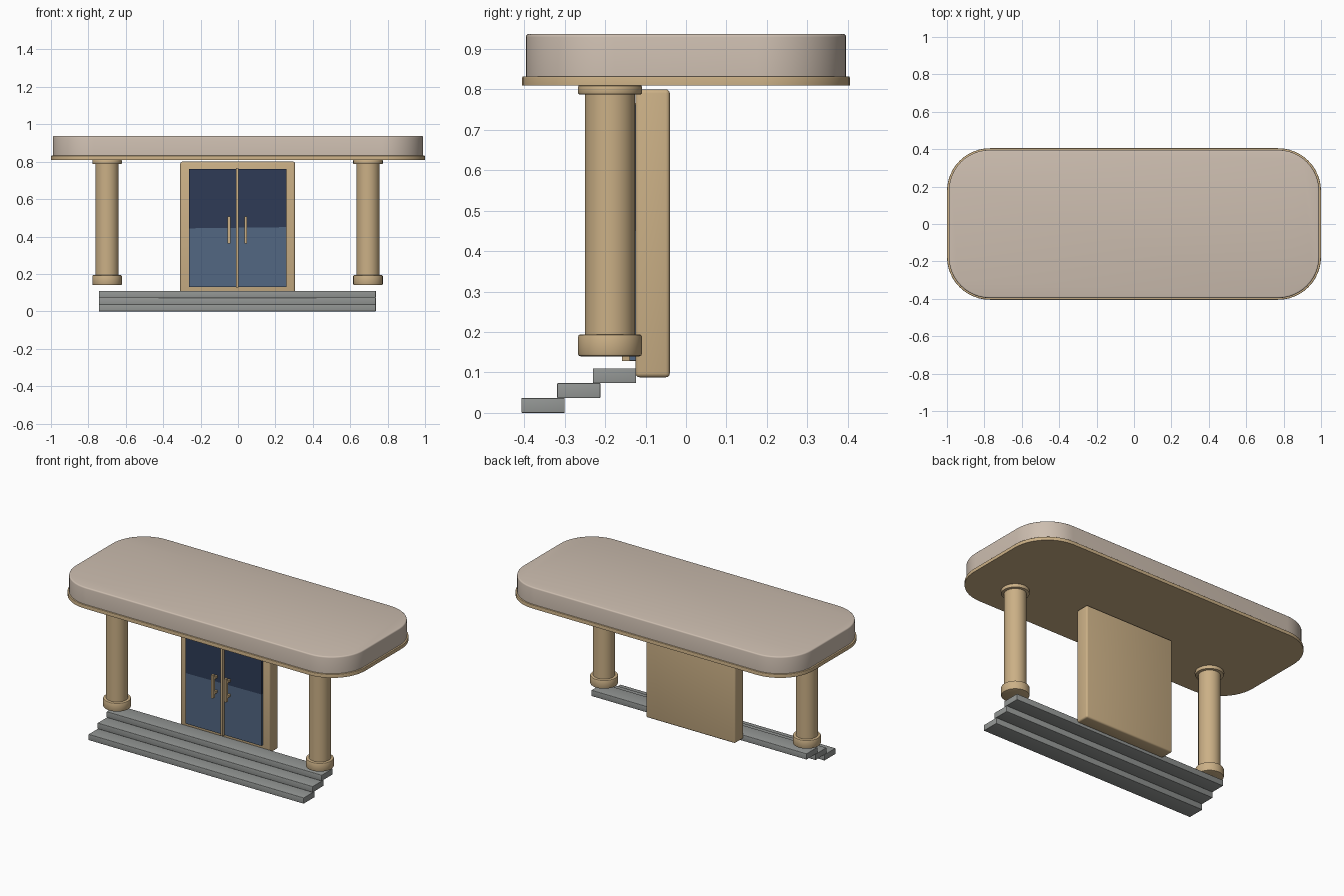
import bpy, bmesh, math
from mathutils import Vector

if "Cube" in bpy.data.objects:
    bpy.data.objects.remove(bpy.data.objects["Cube"])


def material(name, rgb):
    lin = [(c / 255 / 12.92) if c < 10 else ((c / 255 + 0.055) / 1.055) ** 2.4 for c in rgb]
    m = bpy.data.materials.new(name)
    m.diffuse_color = (*lin, 1)
    m.use_nodes = True
    m.node_tree.nodes["Principled BSDF"].inputs["Base Color"].default_value = m.diffuse_color
    return m


TAN = material("tan stone", (203, 176, 134))
ROOF = material("beige roof", (205, 190, 176))
GREY = material("grey step", (148, 151, 149))
DARK = material("dark glass", (46, 59, 86))
LIGHT = material("light glass", (82, 103, 130))


def finish(name, bm, *mats):
    bmesh.ops.recalc_face_normals(bm, faces=bm.faces)
    me = bpy.data.meshes.new(name)
    bm.to_mesh(me)
    bm.free()
    for m in mats:
        me.materials.append(m)
    ob = bpy.data.objects.new(name, me)
    bpy.context.collection.objects.link(ob)
    bpy.ops.object.select_all(action='DESELECT')
    ob.select_set(True)
    bpy.context.view_layer.objects.active = ob
    bpy.ops.object.shade_smooth_by_angle(angle=math.radians(35))
    return ob


def box_mesh(bm, lo, hi):
    verts = bmesh.ops.create_cube(bm, size=1)["verts"]
    for v in verts:
        v.co = Vector([(a + b) / 2 + c * (b - a) for a, b, c in zip(lo, hi, v.co)])


def box(name, lo, hi, mat, bevel=0.0):
    bm = bmesh.new()
    box_mesh(bm, lo, hi)
    if bevel:
        bmesh.ops.bevel(bm, geom=bm.edges[:], offset=bevel, segments=3,
                        profile=0.5, affect='EDGES')
    return finish(name, bm, mat)


def rounded_slab(name, hx, hy, r, z0, z1, mat, bevel):
    # rounded rectangle extruded upwards, with softened rims
    bm = bmesh.new()
    pts = []
    for q, (sx, sy) in enumerate([(1, 1), (-1, 1), (-1, -1), (1, -1)]):
        for i in range(13):
            a = math.pi / 2 * (q + i / 12)
            pts.append((sx * (hx - r) + r * math.cos(a), sy * (hy - r) + r * math.sin(a), z0))
    face = bm.faces.new([bm.verts.new(p) for p in pts])
    new = bmesh.ops.extrude_face_region(bm, geom=[face])["geom"]
    for v in new:
        if isinstance(v, bmesh.types.BMVert):
            v.co.z = z1
    rim = [e for e in bm.edges if all(v.co.z > z1 - 1e-5 for v in e.verts)]
    bmesh.ops.bevel(bm, geom=rim, offset=bevel, segments=3, profile=0.5, affect='EDGES')
    return finish(name, bm, mat)


def lathe(name, x, y, profile, mat, n=48):
    # closed turned solid from (radius, z) points
    bm = bmesh.new()
    rings = [[bm.verts.new((x + r * math.cos(2 * math.pi * i / n),
                            y + r * math.sin(2 * math.pi * i / n), z)) for i in range(n)]
             for r, z in profile]
    for a, b in zip(rings, rings[1:]):
        for i in range(n):
            j = (i + 1) % n
            bm.faces.new((a[i], a[j], b[j], b[i]))
    bm.faces.new(rings[0])
    bm.faces.new(rings[-1])
    return finish(name, bm, mat)


def drum(r, z0, z1, b):
    return [(r - b, z0), (r - 0.3 * b, z0 + 0.3 * b), (r, z0 + b),
            (r, z1 - b), (r - 0.3 * b, z1 - 0.3 * b), (r - b, z1)]


# canopy and its trim
rounded_slab("canopy_trim", 1.0, 0.405, 0.23, 0.81, 0.832, TAN, 0.003)
rounded_slab("canopy_roof", 0.99, 0.396, 0.22, 0.832, 0.937, ROOF, 0.008)

# columns with base and capital
for side, x in (("left", -0.70), ("right", 0.695)):
    lathe(side + "_column_shaft", x, -0.188, [(0.062, 0.15), (0.062, 0.80)], TAN)
    lathe(side + "_column_base", x, -0.188, drum(0.079, 0.14, 0.194, 0.006), TAN)
    lathe(side + "_column_capital", x, -0.188, drum(0.079, 0.787, 0.81, 0.004), TAN)

# steps
for i in range(3):
    y = -0.407 + 0.0885 * i
    box(f"step_{i + 1}", (-0.743, y, 0.0367 * i), (0.737, y + 0.107, 0.0367 * (i + 1)),
        GREY, 0.002)

# door surround and centre bar
box("door_surround", (-0.309, -0.125, 0.088), (0.305, -0.04, 0.80), TAN, 0.01)
box("door_centre_bar", (-0.010, -0.158, 0.128), (0.004, -0.12, 0.766), TAN, 0.001)

# glass doors, cut into a dark upper and a lighter lower part
for side, x0, x1 in (("left", -0.262, -0.009), ("right", 0.003, 0.258)):
    bm = bmesh.new()
    box_mesh(bm, (x0, -0.14, 0.13), (x1, -0.12, 0.762))
    no = Vector((-0.012, 0, 1)).normalized()
    co = Vector((0, 0, 0.447))
    bmesh.ops.bisect_plane(bm, geom=bm.verts[:] + bm.edges[:] + bm.faces[:],
                           plane_co=co, plane_no=no)
    for f in bm.faces:
        f.material_index = 0 if (f.calc_center_median() - co).dot(no) > 0 else 1
    finish(side + "_door_glass", bm, DARK, LIGHT)

# handles: upright grip on two short brackets
for side, x in (("left", -0.048), ("right", 0.042)):
    bm = bmesh.new()
    box_mesh(bm, (x - 0.007, -0.188, 0.362), (x + 0.007, -0.168, 0.506))
    for z in (0.382, 0.474):
        box_mesh(bm, (x - 0.006, -0.17, z), (x + 0.006, -0.135, z + 0.014))
    finish(side + "_door_handle", bm, TAN)
